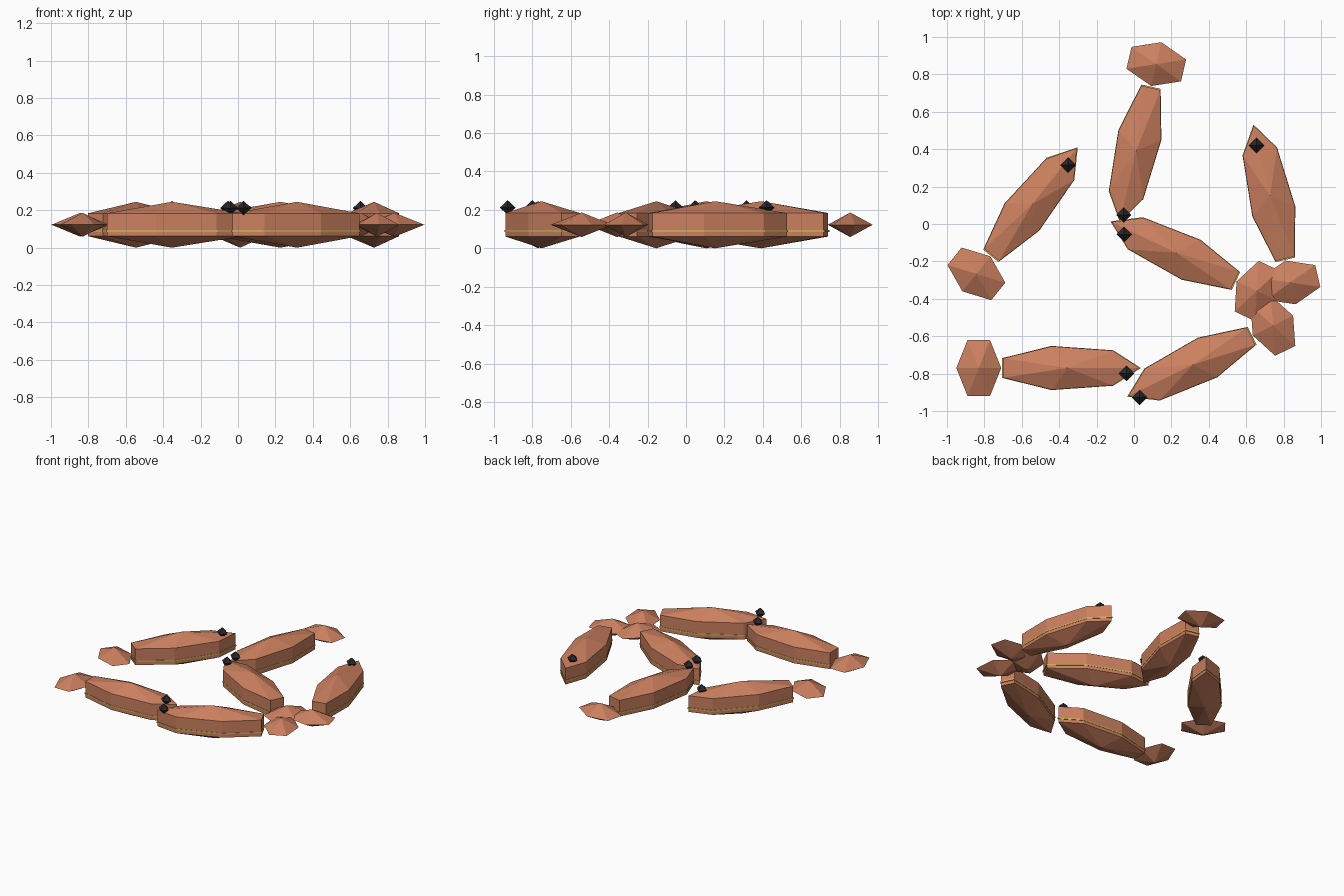
import bpy, bmesh, math
from mathutils import Matrix

if "Cube" in bpy.data.objects:
    bpy.data.objects.remove(bpy.data.objects["Cube"])


def material(name, rgb):
    m = bpy.data.materials.new(name)
    m.diffuse_color = (*rgb, 1)
    m.use_nodes = True
    m.node_tree.nodes["Principled BSDF"].inputs["Base Color"].default_value = m.diffuse_color
    return m


COPPER = material("copper", (0.60, 0.215, 0.115))
GOLD = material("gold", (0.62, 0.42, 0.10))
BLACK = material("black", (0.022, 0.02, 0.022))

MID = 0.1225           # height of the body centre
A, B = 0.384, 0.119    # half length and half width of the body outline


def finish(name, bm, mat, loc, angle=0.0):
    bmesh.ops.recalc_face_normals(bm, faces=bm.faces)
    me = bpy.data.meshes.new(name)
    bm.to_mesh(me)
    bm.free()
    me.materials.append(mat)
    ob = bpy.data.objects.new(name, me)
    ob.location = loc
    ob.rotation_euler.z = angle
    bpy.context.collection.objects.link(ob)
    return ob


def ball(name, segs, rings, size, mat, loc, angle=0.0):
    bm = bmesh.new()
    bmesh.ops.create_uvsphere(bm, u_segments=segs, v_segments=rings, radius=1)
    # turn so that one corner points along +x
    v = max(bm.verts, key=lambda p: p.co.x ** 2 + p.co.y ** 2)
    bm.transform(Matrix.Rotation(-math.atan2(v.co.y, v.co.x), 4, 'Z'))
    bm.transform(Matrix.Diagonal((*size, 1)))
    return finish(name, bm, mat, loc, angle)


def band(name, mat, loc, angle):
    # thin seven-sided stripe just proud of the body wall
    bm = bmesh.new()
    ring = [bm.verts.new((A * 1.018 * math.cos(t), B * 1.018 * math.sin(t), -0.005))
            for t in (2 * math.pi * i / 7 for i in range(7))]
    f = bm.faces.new(ring)
    r = bmesh.ops.extrude_face_region(bm, geom=[f])
    for v in r["geom"]:
        if isinstance(v, bmesh.types.BMVert):
            v.co.z += 0.01
    return finish(name, bm, mat, loc, angle)


# fish: centre x, y, heading in degrees, eye x, y
FISH = [
    (-0.354, -0.77, 0, -0.04, -0.80),
    (0.315, -0.752, 206, 0.03, -0.928),
    (0.227, -0.154, 154.6, -0.053, -0.055),
    (0.012, 0.391, 257, -0.055, 0.048),
    (-0.545, 0.105, 51.3, -0.352, 0.315),
    (0.728, 0.151, 103.2, 0.655, 0.42),
]

for i, (x, y, deg, ex, ey) in enumerate(FISH, 1):
    a = math.radians(deg)
    s = math.sin(math.pi / 3)
    ball(f"fish_body_{i}", 7, 3, (A / s, B / s, MID), COPPER, (x, y, MID), a)
    band(f"side_stripe_{i}", GOLD, (x, y, 0.09), a)
    # tail fin: flattened six-sided double pyramid
    tx, ty = x - 0.476 * math.cos(a), y - 0.476 * math.sin(a)
    ball(f"tail_fin_{i}", 6, 2, (0.12, 0.173, 0.064), COPPER, (tx, ty, MID), a)
    ball(f"eye_{i}", 4, 2, (0.041, 0.041, 0.038), BLACK, (ex, ey, 0.212))
